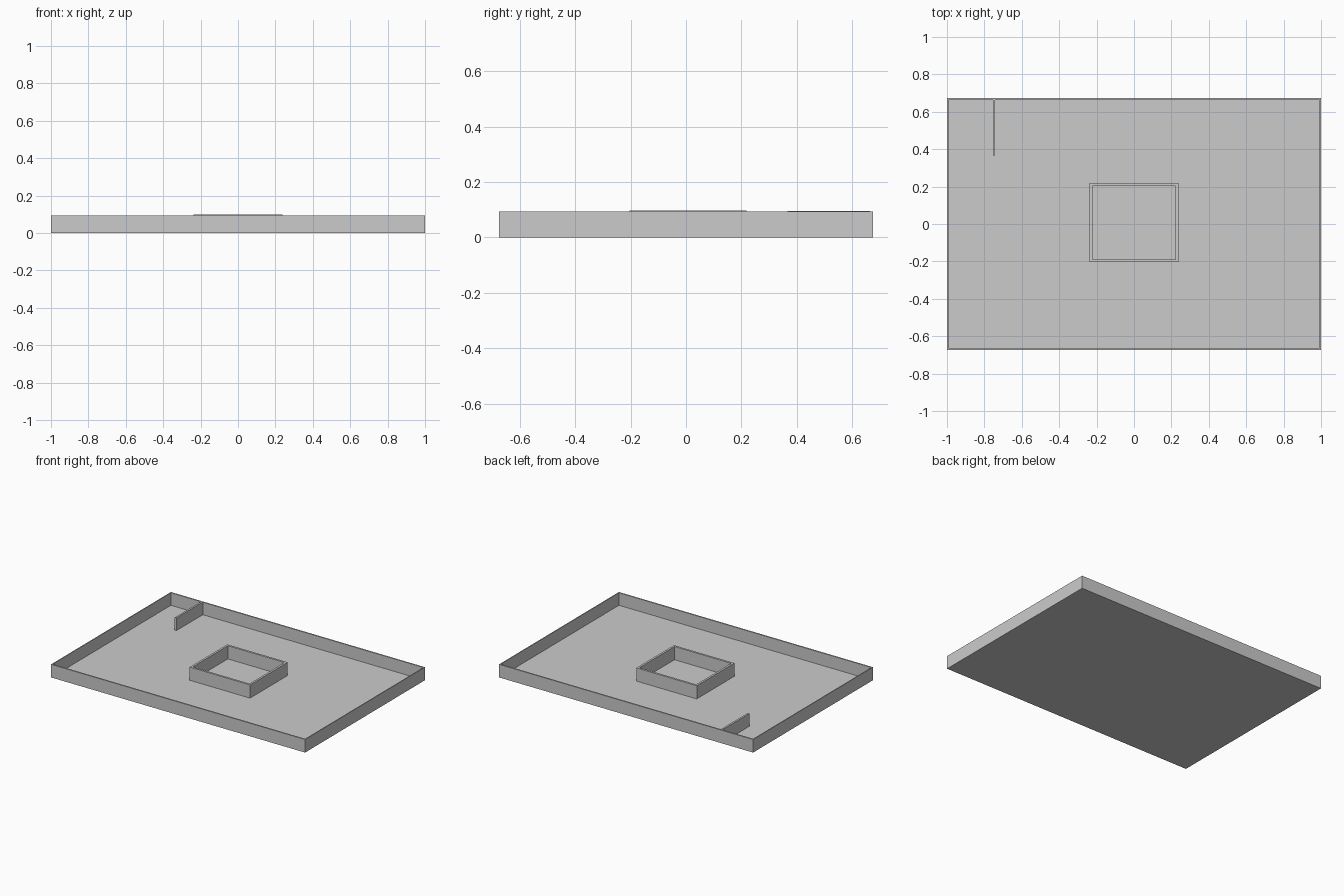
import bpy, bmesh

if "Cube" in bpy.data.objects:
    bpy.data.objects.remove(bpy.data.objects["Cube"])


def make_object(name, bm):
    mesh = bpy.data.meshes.new(name)
    bmesh.ops.recalc_face_normals(bm, faces=bm.faces)
    bm.to_mesh(mesh)
    bm.free()
    obj = bpy.data.objects.new(name, mesh)
    bpy.context.collection.objects.link(obj)
    return obj


def box(name, x0, x1, y0, y1, z0, z1):
    bm = bmesh.new()
    bmesh.ops.create_cube(bm, size=1)
    for v in bm.verts:
        v.co = (x1 if v.co.x > 0 else x0,
                y1 if v.co.y > 0 else y0,
                z1 if v.co.z > 0 else z0)
    return make_object(name, bm)


def frame(name, x0, x1, y0, y1, z0, z1, tx, ty):
    """Rectangular wall ring, tx / ty thick on the x and y sides."""
    bm = bmesh.new()
    loops = []
    for dx, dy, z in ((0, 0, z0), (0, 0, z1), (tx, ty, z1), (tx, ty, z0)):
        corners = ((x0 + dx, y0 + dy), (x1 - dx, y0 + dy),
                   (x1 - dx, y1 - dy), (x0 + dx, y1 - dy))
        loops.append([bm.verts.new((x, y, z)) for x, y in corners])
    for a in range(4):
        la, lb = loops[a], loops[(a + 1) % 4]
        for i in range(4):
            j = (i + 1) % 4
            bm.faces.new((la[i], la[j], lb[j], lb[i]))
    return make_object(name, bm)


FLOOR = 0.004

# Floor slab
box("floor", -1, 1, -0.674, 0.674, 0, FLOOR)
# Low wall around the edge
frame("outer_wall", -1, 1, -0.674, 0.674, 0, 0.093, 0.007, 0.01)
# Central rectangular enclosure
frame("inner_enclosure", -0.238, 0.238, -0.204, 0.219, FLOOR, 0.098, 0.015, 0.015)
# Short partition projecting from the back wall
box("partition", -0.755, -0.742, 0.367, 0.664, FLOOR, 0.095)
